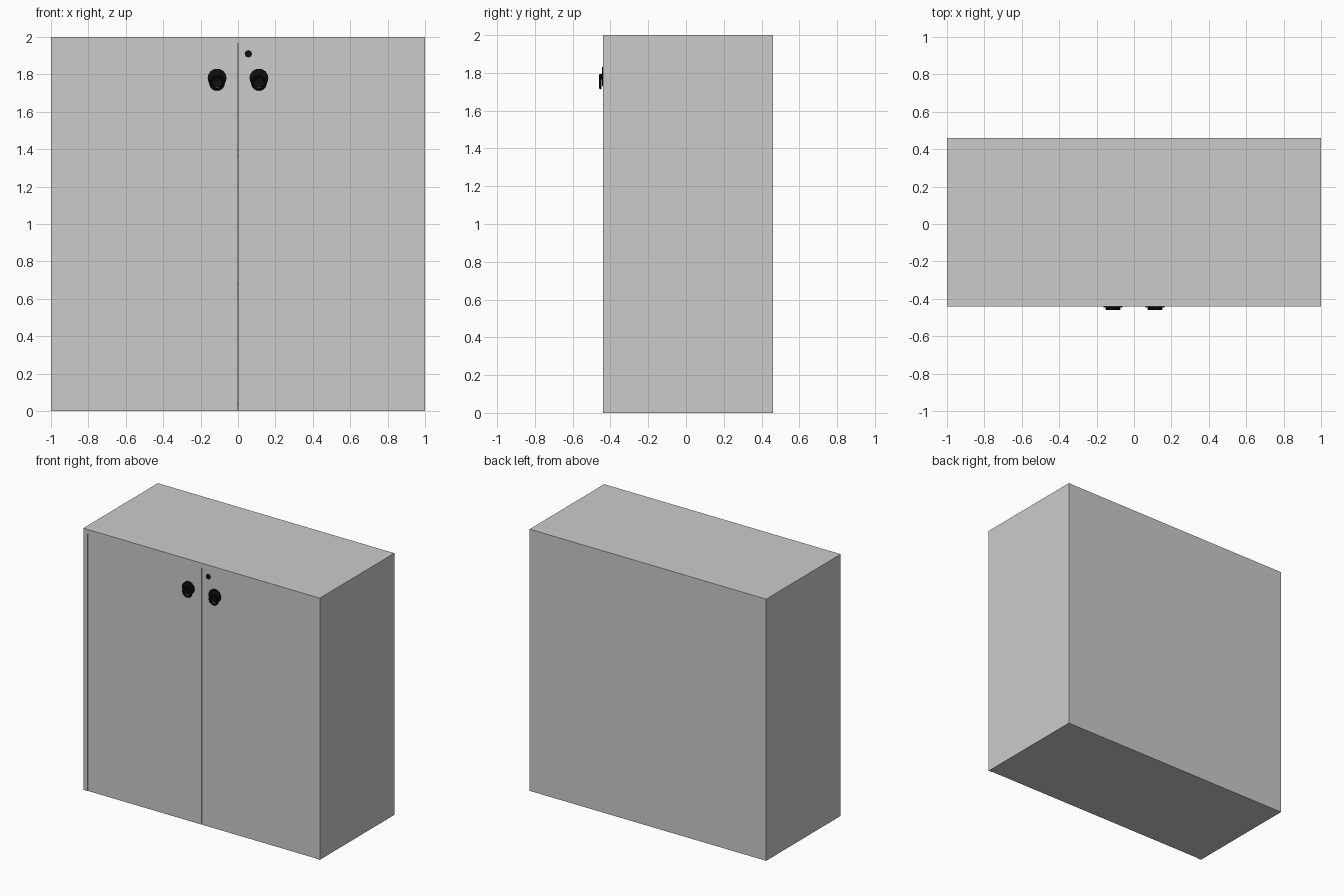
import bpy, math

if "Cube" in bpy.data.objects:
    bpy.data.objects.remove(bpy.data.objects["Cube"])

black = bpy.data.materials.new("black_metal")
black.diffuse_color = (0.005, 0.005, 0.005, 1)
black.use_nodes = True
black.node_tree.nodes["Principled BSDF"].inputs["Base Color"].default_value = black.diffuse_color

FRONT, BACK, T = -0.44, 0.46, 0.035


def box(name, x0, x1, y0, y1, z0, z1):
    bpy.ops.mesh.primitive_cube_add(
        size=1, location=((x0 + x1) / 2, (y0 + y1) / 2, (z0 + z1) / 2))
    o = bpy.context.object
    o.name = name
    o.scale = (x1 - x0, y1 - y0, z1 - z0)
    bpy.ops.object.transform_apply(location=False, rotation=False, scale=True)
    return o


def disc(name, x, z, radius, y0, y1):
    bpy.ops.mesh.primitive_cylinder_add(
        vertices=32, radius=radius, depth=y1 - y0,
        location=(x, (y0 + y1) / 2, z), rotation=(math.pi / 2, 0, 0))
    o = bpy.context.object
    o.name = name
    o.data.materials.append(black)
    bpy.ops.object.shade_smooth_by_angle()


# Carcass: top, back, bottom and two shelves behind the doors
inner = 1 - T
box("top_panel", -1, 1, FRONT, BACK, 2 - T, 2)
box("back_panel", -inner, inner, BACK - T, BACK, 0, 2 - T)
door_back = FRONT + 0.04
for name, z in (("bottom_panel", 0), ("lower_shelf", 0.65), ("upper_shelf", 1.36)):
    box(name, -inner, inner, door_back, BACK - T, z, z + T)

for side, s in (("left", -1), ("right", 1)):
    # Side panel and slightly recessed door
    box(side + "_side", *sorted((s * inner, s)), FRONT, BACK, 0, 2 - T)
    box(side + "_door", *sorted((s * 0.003, s * (inner - 0.001))),
        FRONT + 0.004, door_back, 0, 2 - T - 0.001)
    # Ring pull hanging from a round plate
    x = s * 0.112
    disc(side + "_handle_plate", x, 1.78, 0.05, FRONT - 0.006, FRONT + 0.006)
    disc(side + "_handle_boss", x, 1.78, 0.014, FRONT - 0.018, FRONT)
    bpy.ops.mesh.primitive_torus_add(
        major_segments=32, minor_segments=10, major_radius=0.034, minor_radius=0.007,
        location=(x, FRONT - 0.013, 1.754), rotation=(math.pi / 2, 0, 0))
    ring = bpy.context.object
    ring.name = side + "_handle_ring"
    ring.data.materials.append(black)
    bpy.ops.object.shade_smooth_by_angle()

# Lock on the right door
disc("lock", 0.055, 1.91, 0.019, FRONT, FRONT + 0.006)
